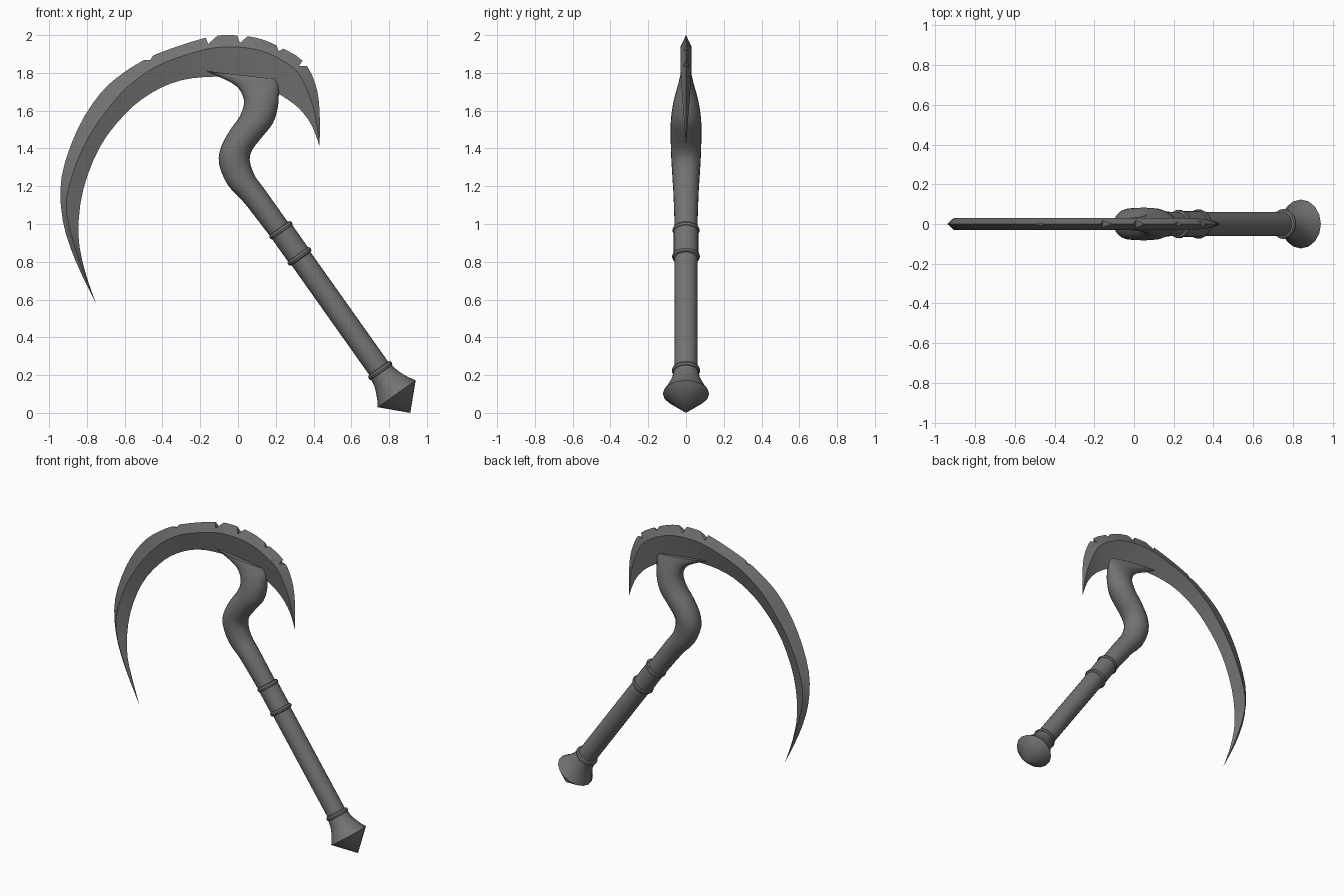
import bpy, bmesh, math
from mathutils import Vector

if "Cube" in bpy.data.objects:
    bpy.data.objects.remove(bpy.data.objects["Cube"])

dark = bpy.data.materials.new("dark_metal")
dark.diffuse_color = (.17, .17, .17, 1)
dark.use_nodes = True
dark.node_tree.nodes["Principled BSDF"].inputs["Base Color"].default_value = dark.diffuse_color


def smooth(ob, angle=30):
    bpy.ops.object.select_all(action='DESELECT')
    ob.select_set(True)
    bpy.context.view_layer.objects.active = ob
    bpy.ops.object.shade_smooth_by_angle(angle=math.radians(angle))


def loft(name, rings, angle=30):
    """Skin a closed solid through a list of equal-sized point rings."""
    bm = bmesh.new()
    rows = [[bm.verts.new(p) for p in ring] for ring in rings]
    n = len(rows[0])
    for a, b in zip(rows, rows[1:]):
        for i in range(n):
            j = (i + 1) % n
            bm.faces.new((a[i], a[j], b[j], b[i]))
    bm.faces.new(rows[0])
    bm.faces.new(rows[-1])
    bmesh.ops.remove_doubles(bm, verts=bm.verts, dist=0.0002)
    bmesh.ops.recalc_face_normals(bm, faces=bm.faces)
    me = bpy.data.meshes.new(name)
    bm.to_mesh(me)
    bm.free()
    me.materials.append(dark)
    ob = bpy.data.objects.new(name, me)
    bpy.context.collection.objects.link(ob)
    smooth(ob, angle)
    return ob


def refine(rows, steps):
    """Catmull-Rom interpolation of rows of numbers."""
    out = []
    for i in range(len(rows) - 1):
        quad = rows[max(i - 1, 0)], rows[i], rows[i + 1], rows[min(i + 2, len(rows) - 1)]
        for s in range(steps):
            t = s / steps
            out.append([0.5 * (2 * b + (c - a) * t + (2 * a - 5 * b + 4 * c - d) * t * t
                               + (3 * b - a - 3 * c + d) * t ** 3) for a, b, c, d in zip(*quad)])
    return out + [list(rows[-1])]


# Blade: stations of cutting edge x,z / ridge x,z / inner edge x,z / ridge half thickness
stations = [
    (-.75, .575, -.75, .575, -.75, .575, 0),
    (-.86, .805, -.834, .79, -.81, .75, .018),
    (-.928, 1.02, -.908, 1.06, -.845, .945, .03),
    (-.934, 1.25, -.876, 1.264, -.82, 1.18, .03),
    (-.85, 1.50, -.785, 1.47, -.73, 1.41, .03),
    (-.73, 1.69, -.66, 1.645, -.60, 1.58, .03),
    (-.60, 1.805, -.55, 1.755, -.465, 1.69, .03),
    (-.43, 1.90, -.40, 1.85, -.305, 1.76, .03),
    (-.175, 1.985, -.17, 1.925, -.12, 1.78, .03),
    (-.04, 2.0, -.03, 1.937, .02, 1.765, .03),
    (.10, 1.985, .09, 1.925, .13, 1.73, .03),
    (.22, 1.938, .20, 1.885, .23, 1.68, .03),
    (.345, 1.862, .31, 1.81, .32, 1.615, .028),
    (.41, 1.74, .37, 1.70, .38, 1.54, .022),
    (.432, 1.60, .41, 1.57, .412, 1.47, .012),
    (.432, 1.41, .432, 1.41, .432, 1.41, 0),
]
blade = loft("blade", [[(ox, 0, oz), (rx, -h, rz), (ix, 0, iz), (rx, h, rz)]
                       for ox, oz, rx, rz, ix, iz, h in refine(stations, 3)])

# Chips in the cutting edge: apex and two outward offsets
chips = [
    ((-.158, 1.953), (-.016, .045), (.045, .04)),
    ((.01, 1.958), (-.016, .045), (.04, .035)),
    ((.216, 1.915), (-.016, .04), (.04, .022)),
    ((.322, 1.836), (.02, .028), (.05, 0)),
    ((-.464, 1.868), (-.02, 0), (.015, .025)),
]
for (x, z), a, b in chips:
    tri = [(x, z), (x + 2 * a[0], z + 2 * a[1]), (x + 2 * b[0], z + 2 * b[1])]
    cutter = loft("chip_cutter", [[(px, y, pz) for px, pz in tri] for y in (-.1, .1)])
    cutter.hide_render = True
    mod = blade.modifiers.new("chip", 'BOOLEAN')
    mod.operation, mod.solver, mod.object = 'DIFFERENCE', 'EXACT', cutter
    bpy.context.view_layer.objects.active = blade
    bpy.ops.object.modifier_apply(modifier=mod.name)
    bpy.data.objects.remove(cutter)
smooth(blade)

# Curved neck: left x,z / right x,z / half depth of each oval section
sections = [
    (.166, .94, .264, 1.01, .06),
    (.035, 1.11, .14, 1.185, .066),
    (-.053, 1.205, .088, 1.257, .071),
    (-.10, 1.317, .062, 1.338, .077),
    (-.09, 1.407, .077, 1.395, .08),
    (-.042, 1.497, .127, 1.46, .082),
    (.01, 1.571, .185, 1.534, .08),
    (.032, 1.64, .211, 1.619, .07),
    (.016, 1.698, .216, 1.688, .055),
    (-.032, 1.746, .216, 1.73, .042),
    (-.17, 1.81, .206, 1.767, .03),
]
rings = []
for lx, lz, rx, rz, h in refine(sections, 3):
    mid, half = Vector((lx + rx, 0, lz + rz)) / 2, Vector((rx - lx, 0, rz - lz)) / 2
    rings.append([mid + half * math.cos(k * math.tau / 24) + Vector((0, h * math.sin(k * math.tau / 24), 0))
                  for k in range(24)])
loft("curved_neck", rings, 40)

# Straight grip parts turned around one slanted axis
TIP = Vector((.912, 0, 0))
AXIS = Vector((-.578, 0, .816)).normalized()
SIDE = Vector((AXIS.z, 0, -AXIS.x))


def turned(name, profile, n=24):
    return loft(name, [[TIP + AXIS * t + SIDE * (r * math.cos(k * math.tau / n))
                        + Vector((0, r * math.sin(k * math.tau / n), 0)) for k in range(n)]
                       for t, r in profile])


turned("pommel", [(0, 0), (.124, .123), (.155, .104), (.19, .087), (.22, .075), (.265, .067)], 16)
turned("shaft", [(.24, .061), (1.2, .061)])
turned("collar", [(1.01, .065), (1.19, .065)])
for name, t, r in (("pommel_ring", .275, .075), ("lower_ring", 1.015, .074), ("upper_ring", 1.185, .072)):
    turned(name, [(t - .016, r - .015), (t - .011, r - .004), (t, r), (t + .011, r - .004), (t + .016, r - .015)])
